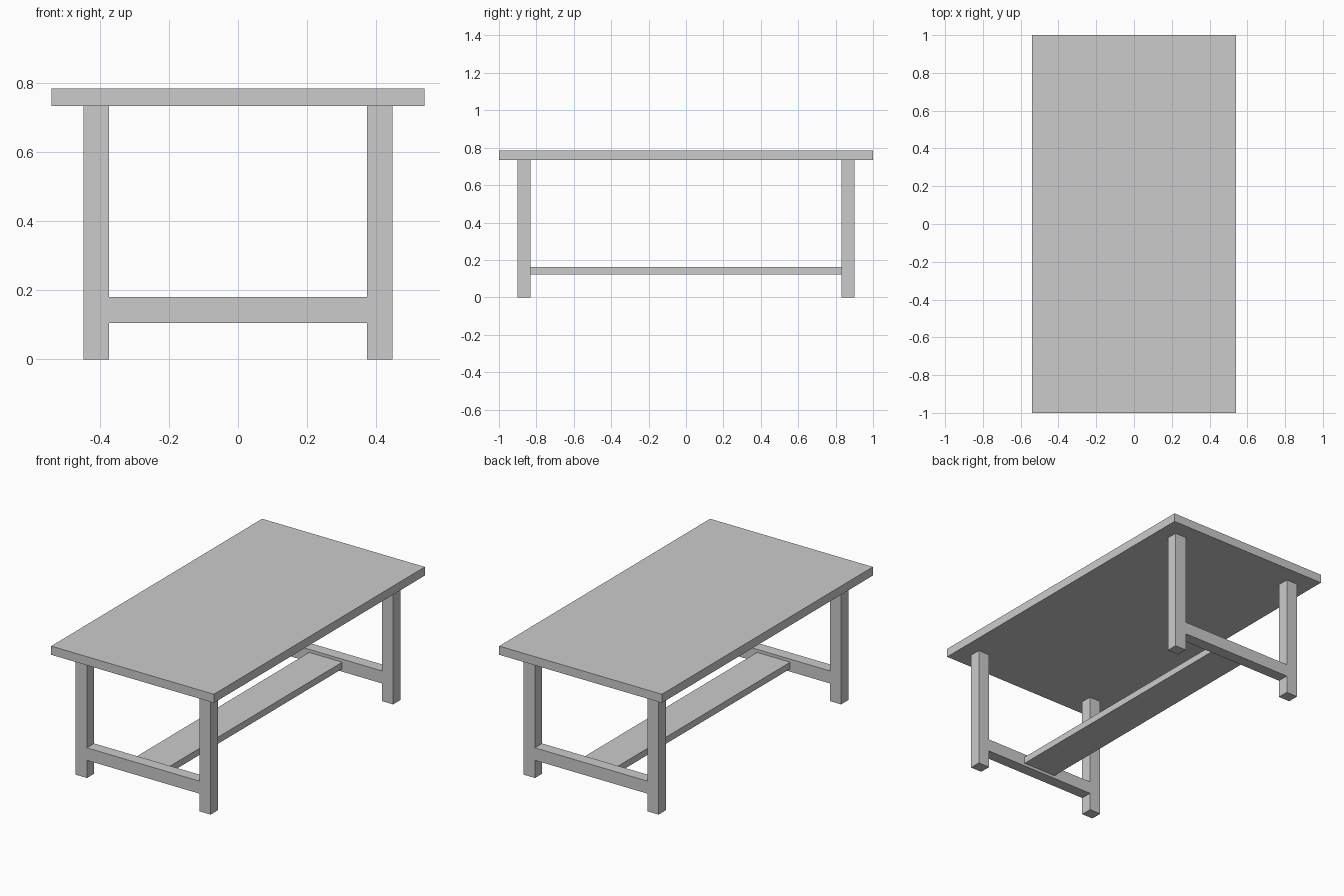
import bpy

if "Cube" in bpy.data.objects:
    bpy.data.objects.remove(bpy.data.objects["Cube"])


def box(name, x, y, z):
    """Add a box spanning the given (min, max) ranges."""
    spans = (x, y, z)
    bpy.ops.mesh.primitive_cube_add(size=1, location=[(a + b) / 2 for a, b in spans])
    obj = bpy.context.object
    obj.name = name
    obj.scale = [b - a for a, b in spans]
    bpy.ops.object.transform_apply(location=False, rotation=False, scale=True)
    return obj


def span(sign, inner, outer):
    """Range on one side of the centre plane."""
    return tuple(sorted((sign * inner, sign * outer)))


LEG_X = (0.373, 0.448)
LEG_Y = (0.831, 0.90)
TOP_Z = (0.733, 0.785)

# Table top
box("table_top", (-0.54, 0.54), (-1, 1), TOP_Z)

for sy, end in ((-1, "front"), (1, "back")):
    # Legs
    for sx, side in ((-1, "left"), (1, "right")):
        box(f"{end}_{side}_leg", span(sx, *LEG_X), span(sy, *LEG_Y), (0, TOP_Z[0]))
    # Cross rail between the legs of each end
    box(f"{end}_rail", (-LEG_X[0], LEG_X[0]), span(sy, *LEG_Y), (0.106, 0.181))

# Long flat stretcher board joining the rails
box("stretcher_board", (-0.11, 0.11), (-LEG_Y[0], LEG_Y[0]), (0.123, 0.163))
